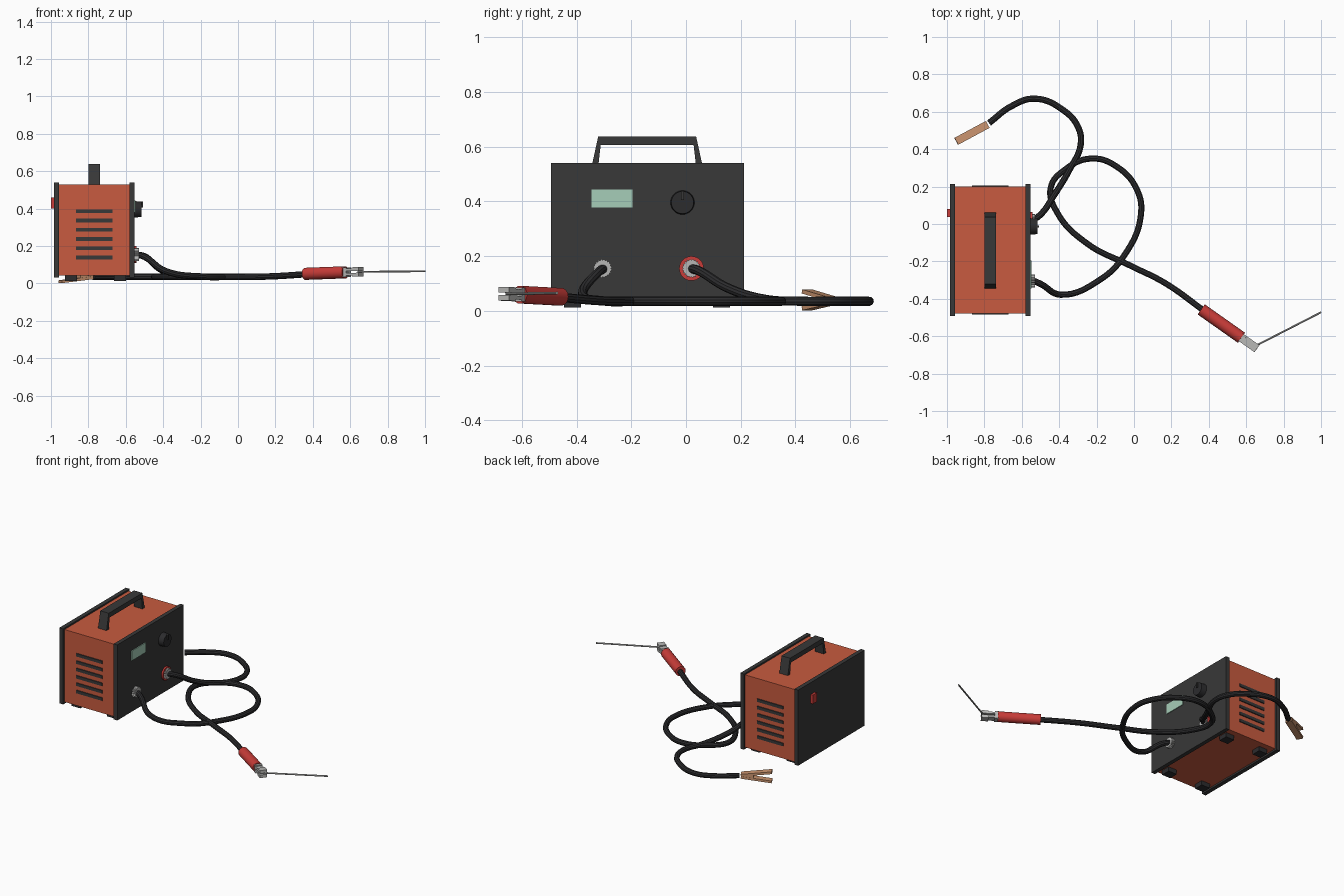
import bpy, bmesh, math
from mathutils import Vector, Matrix

if "Cube" in bpy.data.objects:
    bpy.data.objects.remove(bpy.data.objects["Cube"])


def material(name, rgb):
    m = bpy.data.materials.new(name)
    m.use_nodes = True
    m.diffuse_color = (*rgb, 1)
    m.node_tree.nodes["Principled BSDF"].inputs["Base Color"].default_value = (*rgb, 1)
    return m


ORANGE = material("orange paint", (0.58, 0.105, 0.05))
PANEL = material("dark panel", (0.04, 0.04, 0.04))
RUBBER = material("black rubber", (0.025, 0.025, 0.027))
STEEL = material("steel", (0.47, 0.47, 0.46))
RED = material("red plastic", (0.58, 0.045, 0.04))
COPPER = material("copper", (0.6, 0.3, 0.16))
GLASS = material("green display", (0.38, 0.61, 0.48))


def finish(name, bm, mat, smooth=False):
    bmesh.ops.recalc_face_normals(bm, faces=bm.faces[:])
    me = bpy.data.meshes.new(name)
    bm.to_mesh(me)
    bm.free()
    me.materials.append(mat)
    ob = bpy.data.objects.new(name, me)
    bpy.context.collection.objects.link(ob)
    if smooth:
        smooth_object(ob)
    return ob


def smooth_object(ob):
    bpy.ops.object.select_all(action='DESELECT')
    ob.select_set(True)
    bpy.context.view_layer.objects.active = ob
    bpy.ops.object.shade_smooth_by_angle(angle=math.radians(35))


def box(name, x, y, z, mat):
    bm = bmesh.new()
    bmesh.ops.create_cube(bm, size=1)
    for v in bm.verts:
        v.co = [(a + b) / 2 + c * (b - a) for (a, b), c in zip((x, y, z), v.co)]
    return finish(name, bm, mat)


def frame(p, q):
    """Matrix whose x axis runs from p to q and whose origin is midway."""
    p, q = Vector(p), Vector(q)
    ax = (q - p).normalized()
    side = Vector((0, 0, 1)).cross(ax).normalized()
    rot = Matrix((ax, side, ax.cross(side))).transposed().to_4x4()
    return Matrix.Translation((p + q) / 2) @ rot, (q - p).length


def beam(name, p, q, width, height, mat):
    m, length = frame(p, q)
    bm = bmesh.new()
    bmesh.ops.create_cube(bm, size=1)
    bm.transform(m @ Matrix.Diagonal((length, width, height, 1)))
    return finish(name, bm, mat)


def rod(name, p, q, r, mat, sides=24, r2=None):
    m, length = frame(p, q)
    bm = bmesh.new()
    bmesh.ops.create_cone(bm, cap_ends=True, segments=sides, radius1=r,
                          radius2=r if r2 is None else r2, depth=length)
    bm.transform(m @ Matrix.Rotation(math.pi / 2, 4, 'Y'))
    return finish(name, bm, mat, True)


def prism(name, outline, x, mat):
    """Extrude a y-z outline along x."""
    bm = bmesh.new()
    face = bm.faces.new([bm.verts.new((x[0], y, z)) for y, z in outline])
    new = bmesh.ops.extrude_face_region(bm, geom=[face])["geom"]
    moved = [v for v in new if isinstance(v, bmesh.types.BMVert)]
    bmesh.ops.translate(bm, verts=moved, vec=(x[1] - x[0], 0, 0))
    return finish(name, bm, mat)


def cable(name, points, radius):
    cu = bpy.data.curves.new(name, 'CURVE')
    cu.dimensions = '3D'
    cu.bevel_depth = radius
    cu.bevel_resolution = 3
    cu.resolution_u = 8
    cu.use_fill_caps = True
    sp = cu.splines.new('BEZIER')
    sp.bezier_points.add(len(points) - 1)
    for b, p in zip(sp.bezier_points, points):
        b.co = p
        b.handle_left_type = b.handle_right_type = 'AUTO'
    cu.materials.append(RUBBER)
    ob = bpy.data.objects.new(name, cu)
    bpy.context.collection.objects.link(ob)
    bpy.ops.object.select_all(action='DESELECT')
    ob.select_set(True)
    bpy.context.view_layer.objects.active = ob
    bpy.ops.object.convert(target='MESH')
    smooth_object(bpy.context.object)


# Casing with end panels
Y0, Y1 = -0.478, 0.2
box("casing", (-0.957, -0.578), (Y0, Y1), (0.043, 0.53), ORANGE)
box("back_panel", (-0.984, -0.956), (-0.493, 0.213), (0.032, 0.54), PANEL)
box("control_panel", (-0.58, -0.553), (-0.493, 0.213), (0.032, 0.54), PANEL)

# Vent slats on both sides
for i in range(6):
    z = 0.138 + i * 0.0495
    for side, y in (("front", Y0), ("rear", Y1)):
        box(f"{side}_vent_{i + 1}", (-0.865, -0.672), (y - 0.006, y + 0.006),
            (z - 0.01, z + 0.01), PANEL)

# Feet
for x in (-0.893, -0.63):
    for y in (-0.415, 0.13):
        box("foot", (x - 0.032, x + 0.032), (y - 0.031, y + 0.031), (0.013, 0.045), RUBBER)

# Carrying handle: mirrored arch outline
MID = -0.142
half = [(0.203, 0.528), (0.179, 0.638)]
inner = [(0.17, 0.606), (0.179, 0.528)]
arch = ([(MID - y, z) for y, z in half] + [(MID + y, z) for y, z in reversed(half)]
        + [(MID + y, z) for y, z in reversed(inner)] + [(MID - y, z) for y, z in inner])
prism("carry_handle", arch, (-0.8, -0.737), PANEL)

# Display, dial and power switch
box("display", (-0.555, -0.548), (-0.345, -0.195), (0.378, 0.444), GLASS)
rod("dial", (-0.555, -0.013, 0.396), (-0.515, -0.013, 0.396), 0.044, RUBBER, 32, 0.041)
box("dial_pointer", (-0.52, -0.509), (-0.019, -0.007), (0.405, 0.438), PANEL)
box("power_switch", (-1.0, -0.98), (0.038, 0.08), (0.4, 0.46), RED)

# Cable sockets with knurled collars
for name, y in (("holder_socket", -0.305), ("clamp_socket", 0.02)):
    teeth = 20
    gear = []
    for i in range(teeth * 2):
        a = math.pi * i / teeth
        r = 0.035 if i % 2 else 0.03
        gear.append((y + r * math.cos(a), 0.155 + r * math.sin(a)))
    prism(name, gear, (-0.555, -0.53), STEEL)
rod("red_ring", (-0.555, 0.02, 0.155), (-0.542, 0.02, 0.155), 0.045, RED, 32)

# Cables
LOW = 0.035
cable("clamp_cable", [
    (-0.545, 0.018, 0.155), (-0.5, 0.05, 0.145), (-0.43, 0.15, 0.085), (-0.345, 0.29, 0.042),
    (-0.285, 0.425, LOW), (-0.3, 0.52, LOW), (-0.38, 0.61, LOW), (-0.53, 0.67, LOW),
    (-0.655, 0.63, LOW), (-0.775, 0.54, LOW)], 0.017)
cable("holder_cable", [
    (-0.545, -0.3, 0.155), (-0.5, -0.32, 0.142), (-0.39, -0.378, 0.067), (-0.185, -0.3, 0.036),
    (-0.05, -0.165, LOW), (0.037, 0.05, LOW), (0.015, 0.185, LOW), (-0.09, 0.305, LOW),
    (-0.225, 0.35, LOW), (-0.37, 0.29, LOW), (-0.445, 0.195, LOW), (-0.41, 0.06, LOW),
    (-0.25, -0.105, LOW), (-0.025, -0.22, LOW), (0.165, -0.315, 0.037), (0.38, -0.468, 0.05)], 0.017)

# Electrode holder: grip, jaws and rod
A = Vector((0.36, -0.457, 0.051))
D = Vector((0.21, -0.148, 0.008)).normalized()


def along(t, dz=0):
    return A + D * t + Vector((0, 0, dz))


rod("holder_grip", along(0), along(0.262), 0.033, RED, 14)
beam("jaw_block", along(0.255), along(0.282), 0.046, 0.05, STEEL)
for side, s in (("upper", 1), ("lower", -1)):
    beam(f"{side}_jaw_arm", along(0.27, s * 0.012), along(0.33, s * 0.012), 0.046, 0.013, STEEL)
    beam(f"{side}_jaw_tip", along(0.32, s * 0.015), along(0.364, s * 0.015), 0.046, 0.02, STEEL)
rod("electrode", along(0.345), (1.0, -0.472, 0.065), 0.005, STEEL, 10)

# Ground clamp: two splayed bars with short inner jaws
hinge = Vector((-0.783, 0.532, 0.037))
for side, s in (("upper", 1), ("lower", -1)):
    root = hinge + Vector((0, 0, s * 0.007))
    tip = Vector((-0.95, 0.442, 0.04 + s * 0.031))
    beam(f"{side}_clamp_bar", root, tip, 0.042, 0.015, COPPER)
beam("clamp_hinge", hinge, hinge.lerp(Vector((-0.953, 0.442, 0.037)), 0.4), 0.04, 0.02, COPPER)
